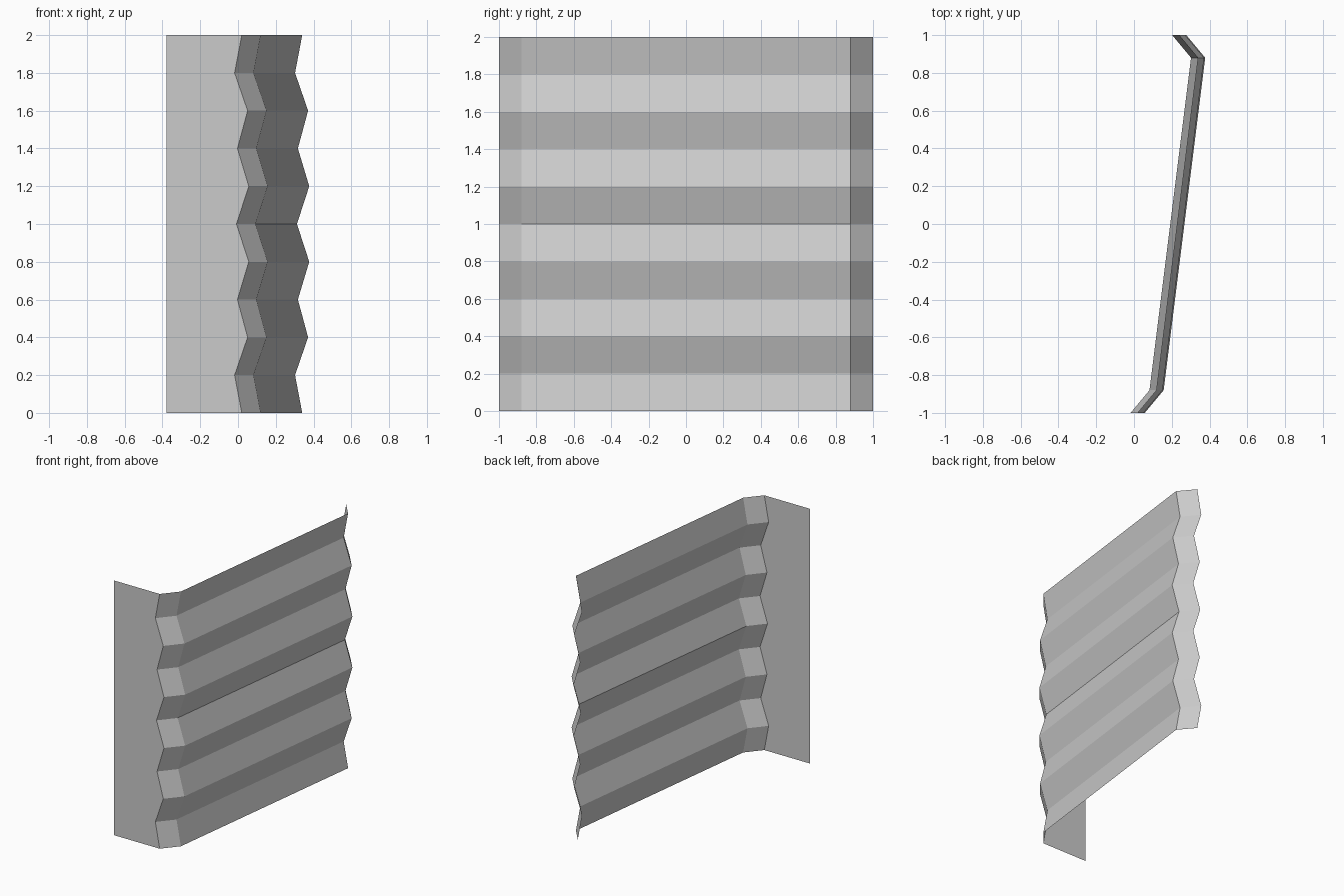
import bpy

if "Cube" in bpy.data.objects:
    bpy.data.objects.remove(bpy.data.objects["Cube"])

# Corrugation: x of the main panel's far edge at each height step (symmetric about mid height)
half = [0.34, 0.302, 0.371, 0.317, 0.377, 0.312]
wave = half + half[-2::-1]
STEP = 2 / (len(wave) - 1)

# Plan outline: (x offset, y) of the bent end strips and the main panel
plan = [(-0.32, -1), (-0.22, -0.88), (0, 0.88), (-0.10, 1)]


def sheet(name, columns):
    """Make a sheet by bridging neighbouring vertical columns of points."""
    n = len(columns[0])
    verts = [p for col in columns for p in col]
    faces = [(c * n + i, (c + 1) * n + i, (c + 1) * n + i + 1, c * n + i + 1)
             for c in range(len(columns) - 1) for i in range(n - 1)]
    mesh = bpy.data.meshes.new(name)
    mesh.from_pydata(verts, [], faces)
    mesh.update()
    obj = bpy.data.objects.new(name, mesh)
    bpy.context.collection.objects.link(obj)
    return obj


columns = [[(x + dx, y, i * STEP) for i, x in enumerate(wave)] for dx, y in plan]

# Corrugated wall with its two bent ends
sheet("corrugated_panel", columns)

# Flat flange in the front plane, cut to the corrugation on its inner edge
outer = [(-0.378, -1, i * STEP) for i in range(len(wave))]
sheet("flat_flange", [outer, columns[0]])
